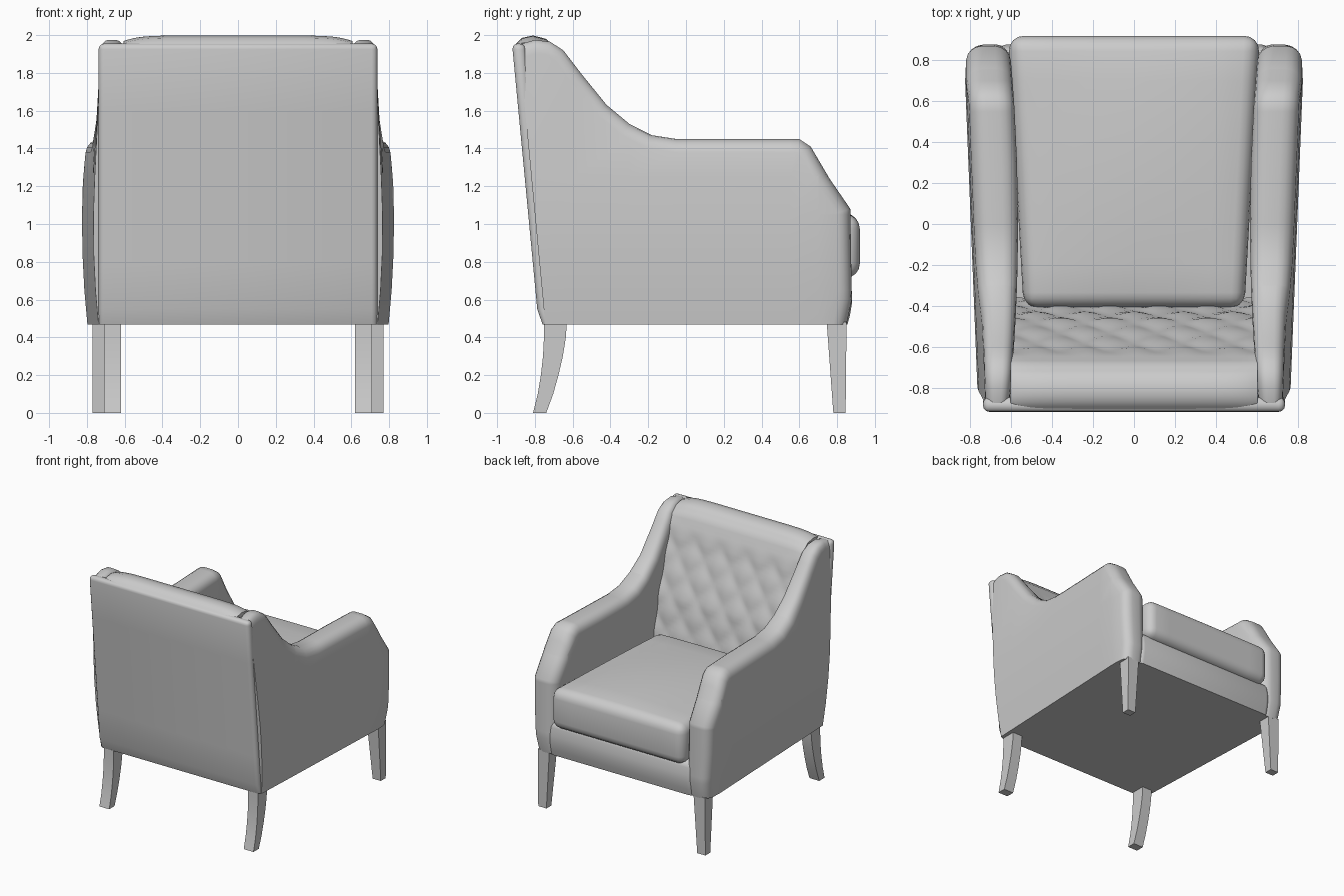
import bpy, bmesh, math
from mathutils import Vector

if "Cube" in bpy.data.objects:
    bpy.data.objects.remove(bpy.data.objects["Cube"])


def finish(bm, name, angle=35):
    bmesh.ops.recalc_face_normals(bm, faces=bm.faces[:])
    me = bpy.data.meshes.new(name)
    bm.to_mesh(me)
    bm.free()
    ob = bpy.data.objects.new(name, me)
    bpy.context.collection.objects.link(ob)
    bpy.ops.object.select_all(action='DESELECT')
    ob.select_set(True)
    bpy.context.view_layer.objects.active = ob
    bpy.ops.object.shade_smooth_by_angle(angle=math.radians(angle))
    return ob


def slice_mesh(bm, axis, values):
    n = Vector((0, 0, 0))
    n[axis] = 1
    for v in values:
        bmesh.ops.bisect_plane(bm, geom=bm.verts[:] + bm.edges[:] + bm.faces[:],
                               plane_co=n * v, plane_no=n)


def soft_box(lo, hi, width, segments=3, flat_bottom=False):
    bm = bmesh.new()
    bmesh.ops.create_cube(bm, size=1)
    for v in bm.verts:
        v.co = Vector([lo[i] + (v.co[i] + 0.5) * (hi[i] - lo[i]) for i in range(3)])
    edges = [e for e in bm.edges
             if not (flat_bottom and all(abs(v.co.z - lo[2]) < 1e-4 for v in e.verts))]
    bmesh.ops.bevel(bm, geom=edges, offset=width, segments=segments, profile=0.5, affect='EDGES')
    return bm


# Arms: side profile (y, z), rolled rims, gently flared outward to the front
ARM = [(-0.745, 0.468), (0.85, 0.468), (0.878, 0.6), (0.87, 1.08), (0.76, 1.24), (0.66, 1.41),
       (0.60, 1.45), (-0.05, 1.45), (-0.18, 1.47), (-0.30, 1.53), (-0.42, 1.63),
       (-0.55, 1.79), (-0.65, 1.92), (-0.72, 1.965), (-0.80, 1.975), (-0.885, 1.95)]


def arm(side, name):
    bm = bmesh.new()
    a = [bm.verts.new((0, y, z)) for y, z in ARM]
    b = [bm.verts.new((0.2, y, z)) for y, z in ARM]
    n = len(ARM)
    bm.faces.new(a)
    bm.faces.new(b[::-1])
    rims = []
    for i in range(n):
        j = (i + 1) % n
        bm.faces.new((a[i], b[i], b[j], a[j]))
        if 0 < i < n - 1:
            rims += [bm.edges.get((a[i], a[j])), bm.edges.get((b[i], b[j]))]
    bmesh.ops.recalc_face_normals(bm, faces=bm.faces[:])
    bmesh.ops.bevel(bm, geom=rims, offset=0.07, segments=4, profile=0.5,
                    affect='EDGES', clamp_overlap=False)
    slice_mesh(bm, 1, [-0.6, -0.3, 0, 0.3, 0.55, 0.7])
    slice_mesh(bm, 2, [0.65, 0.85, 1.05, 1.25])
    for v in bm.verts:
        x, y, z = v.co
        outer = 0.78 + 0.04 * y + 0.018 * max(-1, 1 - ((z - 1.0) / 0.42) ** 2)
        outer -= 0.015 * max(0, (y - 0.7) / 0.17)
        inner = 0.567 + 0.055 * y * y
        v.co.x = side * (inner + x / 0.2 * (outer - inner))
    return finish(bm, name, 60)


arm(1, "right_arm")
arm(-1, "left_arm")

# Base with soft front rail
bm = soft_box((-0.66, -0.75, 0.468), (0.66, 0.855, 0.75), 0.04, flat_bottom=True)
slice_mesh(bm, 2, [0.52, 0.58, 0.64, 0.70])
for v in bm.verts:
    if v.co.y > 0.8:
        v.co.y += 0.025 * math.sin(math.pi * (v.co.z - 0.468) / 0.282)
finish(bm, "base")

# Raked rear panel
bm = soft_box((-0.738, -0.05, 0.468), (0.738, 0.02, 1.955), 0.03, flat_bottom=True)
slice_mesh(bm, 2, [0.55, 0.8, 1.2, 1.6])
for v in bm.verts:
    z = v.co.z
    v.co.y += -0.73 - 0.095 * (z - 0.47) + 0.02 * max(0, (0.55 - z) / 0.08)
    v.co.y = max(v.co.y, -0.92)
finish(bm, "rear_panel")

# Seat cushion: tapered to the back, slightly crowned
bm = soft_box((-0.6, -0.41, 0.715), (0.6, 0.92, 1.05), 0.075, 4)
slice_mesh(bm, 0, [-0.4, -0.2, 0, 0.2, 0.4])
slice_mesh(bm, 1, [-0.2, 0, 0.25, 0.5, 0.7])
for v in bm.verts:
    x, y, z = v.co
    t = (y + 0.41) / 1.33
    crown = max(0, 1 - (x / 0.6) ** 2) * max(0, 1 - (2 * t - 1) ** 2)
    if z > 0.9:
        v.co.z += 0.04 * crown
    v.co.x = x / 0.6 * (0.54 + 0.075 * t)
finish(bm, "seat_cushion", 50)

# Back cushion: swept profile (y, z) with diamond tufting on the front
BACK = [(-0.36, 0.8), (-0.42, 1.08), (-0.465, 1.3), (-0.53, 1.5), (-0.60, 1.7), (-0.635, 1.82),
        (-0.68, 1.92), (-0.74, 1.98), (-0.81, 1.998), (-0.87, 1.985), (-0.915, 1.94),
        (-0.87, 1.5), (-0.78, 0.8)]
path = []
for (y0, z0), (y1, z1) in zip(BACK, BACK[1:]):
    k = max(1, round(math.hypot(y1 - y0, z1 - z0) / 0.03))
    path += [(y0 + (y1 - y0) * i / k, z0 + (z1 - z0) * i / k) for i in range(k)]
path.append(BACK[-1])
bm = bmesh.new()
NX = 48
rows = []
for i in range(NX + 1):
    x = -0.605 + 1.21 * i / NX
    row = []
    for y, z in path:
        if y > -0.66:
            fade = min(1, max(0, (1.84 - z) / 0.12))
            u, w = x / 0.24, (z - 1.05) / 0.29
            puff = abs(math.sin(math.pi * (u + w)) * math.sin(math.pi * (u - w))) ** 0.8
            y += 0.016 * fade * (puff - 0.5)
        if z > 1.85:
            z -= 0.03 * abs(x / 0.605) ** 8 * (z - 1.85) / 0.15
        row.append(bm.verts.new((x, y, z)))
    rows.append(row)
m = len(path)
for r, s in zip(rows, rows[1:]):
    for j in range(m):
        q = (j + 1) % m
        bm.faces.new((r[j], s[j], s[q], r[q]))
bm.faces.new(rows[0])
bm.faces.new(rows[-1][::-1])
finish(bm, "back_cushion", 50)

# Legs: stacked sections (z, y_min, y_max, x_inner, x_outer)
FRONT_LEG = [(0.48, 0.745, 0.85, 0.665, 0.77), (0, 0.78, 0.845, 0.695, 0.77)]
REAR_LEG = [(0.50, -0.75, -0.63, 0.62, 0.71), (0.40, -0.752, -0.636, 0.62, 0.71),
            (0.30, -0.757, -0.652, 0.62, 0.71), (0.20, -0.768, -0.675, 0.62, 0.71),
            (0.10, -0.785, -0.703, 0.62, 0.71), (0, -0.81, -0.74, 0.62, 0.71)]


def leg(sections, side, name):
    bm = bmesh.new()
    rings = [[bm.verts.new((side * x, y, z)) for x, y in ((xi, ya), (xo, ya), (xo, yb), (xi, yb))]
             for z, ya, yb, xi, xo in sections]
    for r, s in zip(rings, rings[1:]):
        for j in range(4):
            q = (j + 1) % 4
            bm.faces.new((r[j], r[q], s[q], s[j]))
    bm.faces.new(rings[0])
    bm.faces.new(rings[-1])
    finish(bm, name)


for side, label in ((1, "right"), (-1, "left")):
    leg(FRONT_LEG, side, "front_leg_" + label)
    leg(REAR_LEG, side, "rear_leg_" + label)
